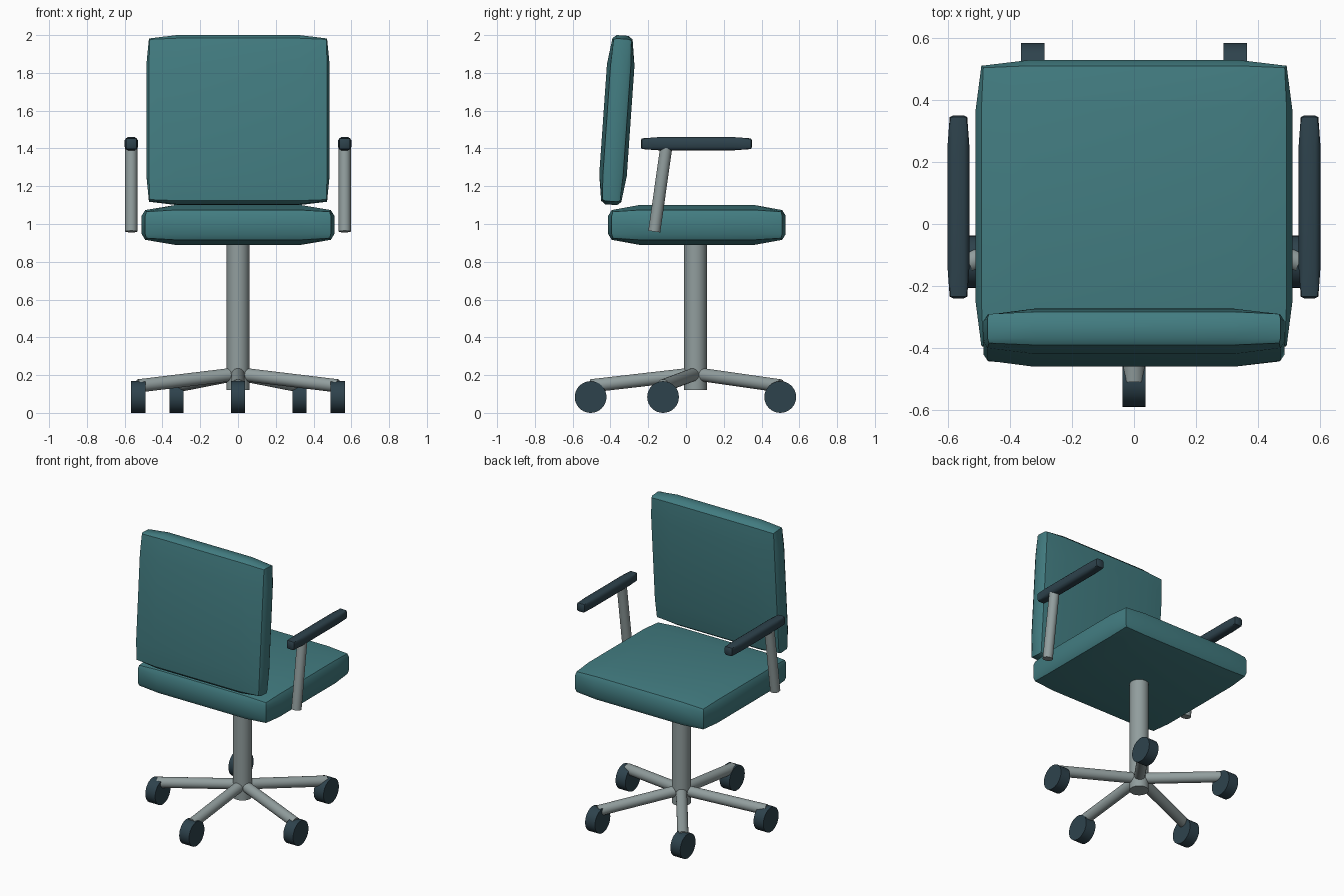
import bpy, bmesh, math
from mathutils import Vector, Matrix

if "Cube" in bpy.data.objects:
    bpy.data.objects.remove(bpy.data.objects["Cube"])


def material(name, rgb):
    m = bpy.data.materials.new(name)
    m.diffuse_color = (*rgb, 1)
    m.use_nodes = True
    m.node_tree.nodes["Principled BSDF"].inputs["Base Color"].default_value = m.diffuse_color
    return m


TEAL = material("teal fabric", (0.055, 0.203, 0.220))
GREY = material("grey metal", (0.285, 0.340, 0.340))
DARK = material("dark plastic", (0.027, 0.055, 0.073))


def finish(bm, name, mat, angle=35):
    bmesh.ops.recalc_face_normals(bm, faces=bm.faces)
    mesh = bpy.data.meshes.new(name)
    bm.to_mesh(mesh)
    bm.free()
    mesh.materials.append(mat)
    mesh.shade_smooth()
    mesh.set_sharp_from_angle(angle=math.radians(angle))
    ob = bpy.data.objects.new(name, mesh)
    bpy.context.collection.objects.link(ob)
    return ob


def cushion(name, mat, centre, core, full, tilt=0.0, inner=0.69):
    """Box cut in thirds whose faces swell from the core size to the full size."""
    bm = bmesh.new()
    bmesh.ops.create_cube(bm, size=2)
    bmesh.ops.subdivide_edges(bm, edges=bm.edges[:], cuts=2, use_grid_fill=True)
    for v in bm.verts:
        outer = [abs(c) > 0.9 for c in v.co]
        push = {1: 1.0, 2: 0.25, 3: 0.0}[sum(outer)]
        for a in range(3):
            s = math.copysign(1, v.co[a])
            if outer[a]:
                v.co[a] = s * (core[a] + push * (full[a] - core[a]))
            else:
                v.co[a] = s * core[a] * inner
    bm.transform(Matrix.Translation(centre) @ Matrix.Rotation(tilt, 4, 'X'))
    return finish(bm, name, mat)


def rod(name, mat, a, b, r, segments=32):
    """Cylinder between two points."""
    a, b = Vector(a), Vector(b)
    bm = bmesh.new()
    bmesh.ops.create_cone(bm, cap_ends=True, segments=segments, radius1=r,
                          radius2=r, depth=(b - a).length)
    rot = (b - a).to_track_quat('Z', 'Y').to_matrix().to_4x4()
    bm.transform(Matrix.Translation((a + b) / 2) @ rot)
    return finish(bm, name, mat)


# Upholstery
cushion("seat", TEAL, (0, 0.058, 0.995), (0.485, 0.445, 0.070), (0.51, 0.47, 0.105))
cushion("backrest", TEAL, (0, -0.366, 1.55), (0.467, 0.047, 0.425),
        (0.485, 0.073, 0.449), tilt=-math.radians(4))

# Armrests and their posts
for side, s in (("left", -1), ("right", 1)):
    x = s * 0.565
    cushion(side + "_armrest", DARK, (x, 0.055, 1.425),
            (0.026, 0.287, 0.026), (0.035, 0.294, 0.035))
    rod(side + "_armrest_post", GREY, (x, -0.168, 0.96), (x, -0.104, 1.41), 0.032)

# Central column
CY = 0.05
rod("column", GREY, (0, CY, 0.12), (0, CY, 0.92), 0.06)

# Five-legged base with casters
for i in range(5):
    ang = math.radians(-90 + 72 * i)
    x, y = 0.555 * math.cos(ang), CY + 0.555 * math.sin(ang)
    rod(f"base_leg_{i + 1}", GREY, (0, CY, 0.207), (x, y, 0.143), 0.035, 24)
    rod(f"caster_{i + 1}", DARK, (x - 0.0375, y, 0.084), (x + 0.0375, y, 0.084), 0.084)
